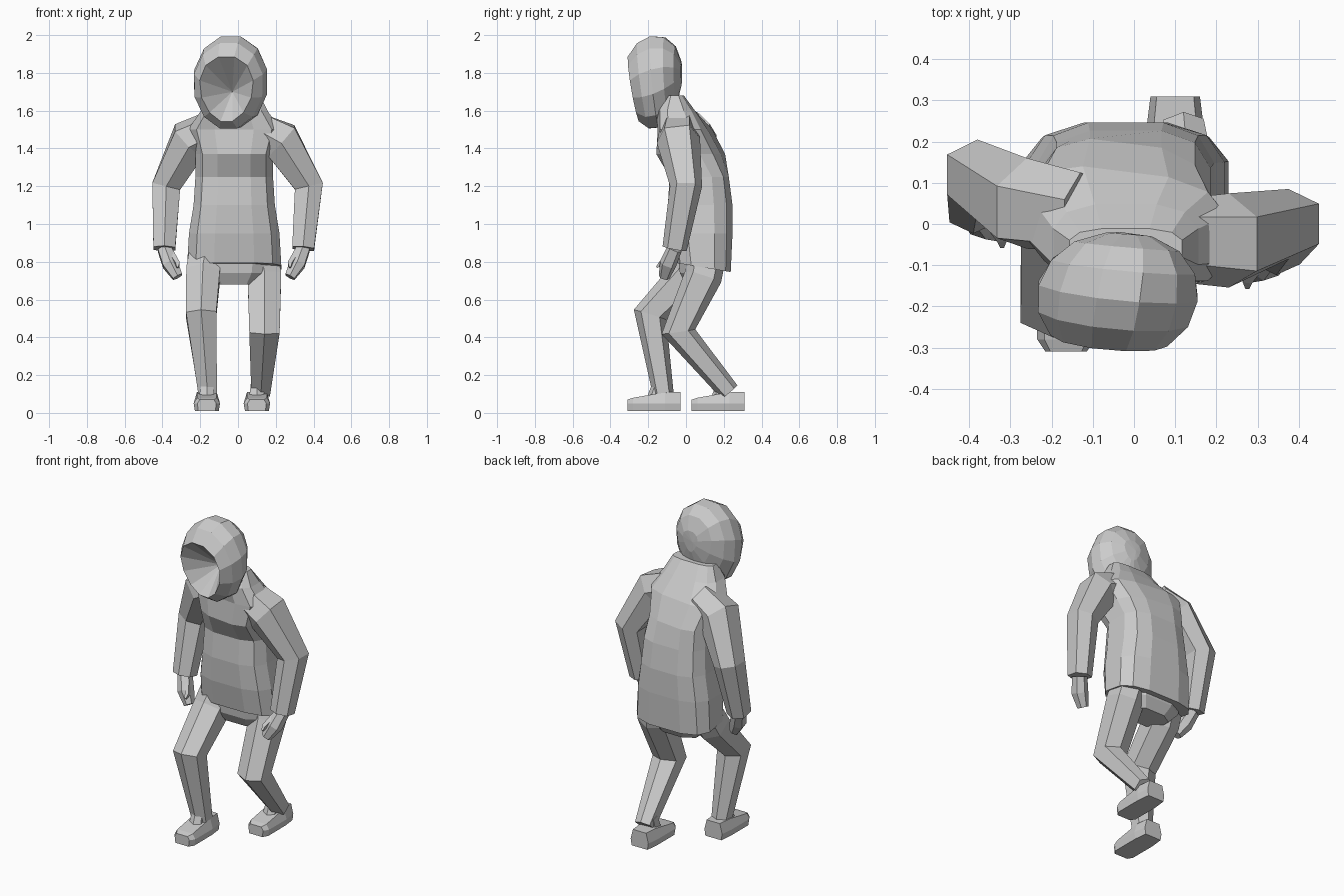
import bpy, bmesh
from math import pi, sin, cos, radians, copysign
from mathutils import Vector

cube = bpy.data.objects.get("Cube")
if cube:
    bpy.data.objects.remove(cube, do_unlink=True)

grey = bpy.data.materials.new("plain_grey")
grey.use_nodes = True
tone = (.6, .6, .6, 1)
grey.diffuse_color = tone
grey.node_tree.nodes["Principled BSDF"].inputs["Base Color"].default_value = tone


def loft(name, rings):
    """Skin a closed body over rings of points; a one-point ring is a pole."""
    bm = bmesh.new()
    rows = [[bm.verts.new(point) for point in ring] for ring in rings]
    for lower, upper in zip(rows, rows[1:]):
        count = max(len(lower), len(upper))
        for i in range(count):
            j = (i + 1) % count
            if len(lower) == 1:
                bm.faces.new((lower[0], upper[j], upper[i]))
            elif len(upper) == 1:
                bm.faces.new((lower[i], lower[j], upper[0]))
            else:
                bm.faces.new((lower[i], lower[j], upper[j], upper[i]))
    for end in (rows[0], rows[-1]):
        if len(end) > 2:
            bm.faces.new(end)
    bmesh.ops.recalc_face_normals(bm, faces=bm.faces)
    mesh = bpy.data.meshes.new(name)
    bm.to_mesh(mesh)
    bm.free()
    mesh.materials.append(grey)
    bpy.context.collection.objects.link(bpy.data.objects.new(name, mesh))


def outline(corners, power):
    """Unit cross-section; a power under one makes it boxier."""
    def soften(value):
        return copysign(abs(value) ** power, value)
    angles = [2 * pi * (i + .5) / corners for i in range(corners)]
    return [(soften(cos(angle)), soften(sin(angle))) for angle in angles]


def limb(name, joints, sizes, corners=6, flatness=1):
    """Tube bent through the joints, with one half thickness for each joint."""
    points = [Vector(joint) for joint in joints]
    bones = [(end - start).normalized() for start, end in zip(points, points[1:])]
    rings = []
    for i, (point, size) in enumerate(zip(points, sizes)):
        along = sum(bones[max(i - 1, 0):i + 1], Vector()).normalized()
        across = Vector((1, 0, 0)) - along * along.x
        across.normalize()
        depth = along.cross(across) * flatness
        rings.append([point + (across * u + depth * v) * size
                      for u, v in outline(corners, .8)])
    loft(name, rings)


# Hooded top: height, half width, front, back
body = [
    (.77, .255, -.06, .24),
    (.95, .245, -.09, .25),
    (1.1, .22, -.1, .25),
    (1.25, .21, -.09, .23),
    (1.37, .21, -.15, .2),
    (1.5, .25, -.14, .13),
    (1.6, .18, -.16, .05),
    (1.68, .14, -.11, -.01),
]
rings = []
for height, width, front, back in body:
    middle, depth = (front + back) / 2, (back - front) / 2
    chest = 1.3 < height < 1.6
    hem = height == body[0][0]
    rings.append([(width * u - .02,
                   middle + depth * v - chest * width * u / 8,
                   height - hem * depth * v / 6)
                  for u, v in outline(12, .65)])
loft("hooded_top", rings)

# Hood: slices of an egg from the open face to the back of the head
face_hollow = [(-.03, -.12, 1.7)]
crown_back = [(-.03, -.02, 1.8)]
slices = []
for degrees in range(-45, 80, 24):
    reach, spread = sin(radians(degrees)), cos(radians(degrees))
    lean = (reach - 1) / 10
    narrow = (1 - spread) / 2
    slices.append([(.2 * spread * u * (1 + narrow * v) + .03 * reach - .04,
                    .15 * reach - .17 + lean * spread * v / 4 - .02 * spread * u,
                    .25 * spread * v + .05 * reach + 1.75)
                   for u, v in outline(12, 1)])
loft("hood", [face_hollow, *slices, crown_back])

# Arms: sleeve joints from neck to cuff, then the hand hung from the cuff
arms = {
    "left": [(.1, -.04, 1.5), (.23, -.04, 1.44), (.375, 0, 1.2), (.345, -.06, .87)],
    "right": [(-.13, .03, 1.5), (-.26, .05, 1.44), (-.38, .12, 1.2), (-.39, .04, .87)],
}
for side, joints in arms.items():
    limb(side + "_sleeve", joints, (.1, .115, .085, .065))
    wrist = Vector(joints[-1])
    inward = Vector((copysign(1, -wrist.x), 0, 0))
    forward, down = Vector((0, -1, 0)), Vector((0, 0, -1))
    knuckles = wrist + inward * .03 + forward * .035 + down * .08
    fingertips = knuckles + inward * .04 + forward * .02 + down * .07
    limb(side + "_hand", (wrist, knuckles, fingertips), (.04, .045, .03))
    thumb = knuckles + (inward + forward) * .04
    limb(side + "_thumb", (wrist + inward * .02, thumb, thumb + forward * .02 + down * .02),
         (.02, .015, .006), 4)

# Trousers
limb("pelvis", [(-.02, .08, .68), (-.02, .08, .74), (-.02, .08, .86)],
     (.14, .2, .22), 8, .6)
legs = {
    "left": [(.12, .11, .82), (.14, .09, .72), (.14, -.04, .43), (.12, .23, .11)],
    "right": [(-.17, .06, .82), (-.185, .01, .73), (-.195, -.19, .52), (-.16, -.12, .1)],
}
for side, joints in legs.items():
    limb(side + "_leg", joints, (.1, .1, .09, .055))

# Shoes: distance behind the toe, half width, top height
shoe = [(0, .05, .07), (.03, .07, .08), (.2, .07, .11), (.28, .06, .11)]
for side, middle, toe in (("left", .1, .03), ("right", -.165, -.31)):
    rings = []
    for behind, width, top in shoe:
        half = [(width * .9, .01), (width, .05), (width * .75, top)]
        mirrored = [(-across, height) for across, height in reversed(half)]
        rings.append([(middle + across, toe + behind, height)
                      for across, height in half + mirrored])
    loft(side + "_shoe", rings)
    limb(side + "_shoe_tongue", [(middle, toe + .15, .08), (middle, toe + .17, .16)],
         (.045, .035))
